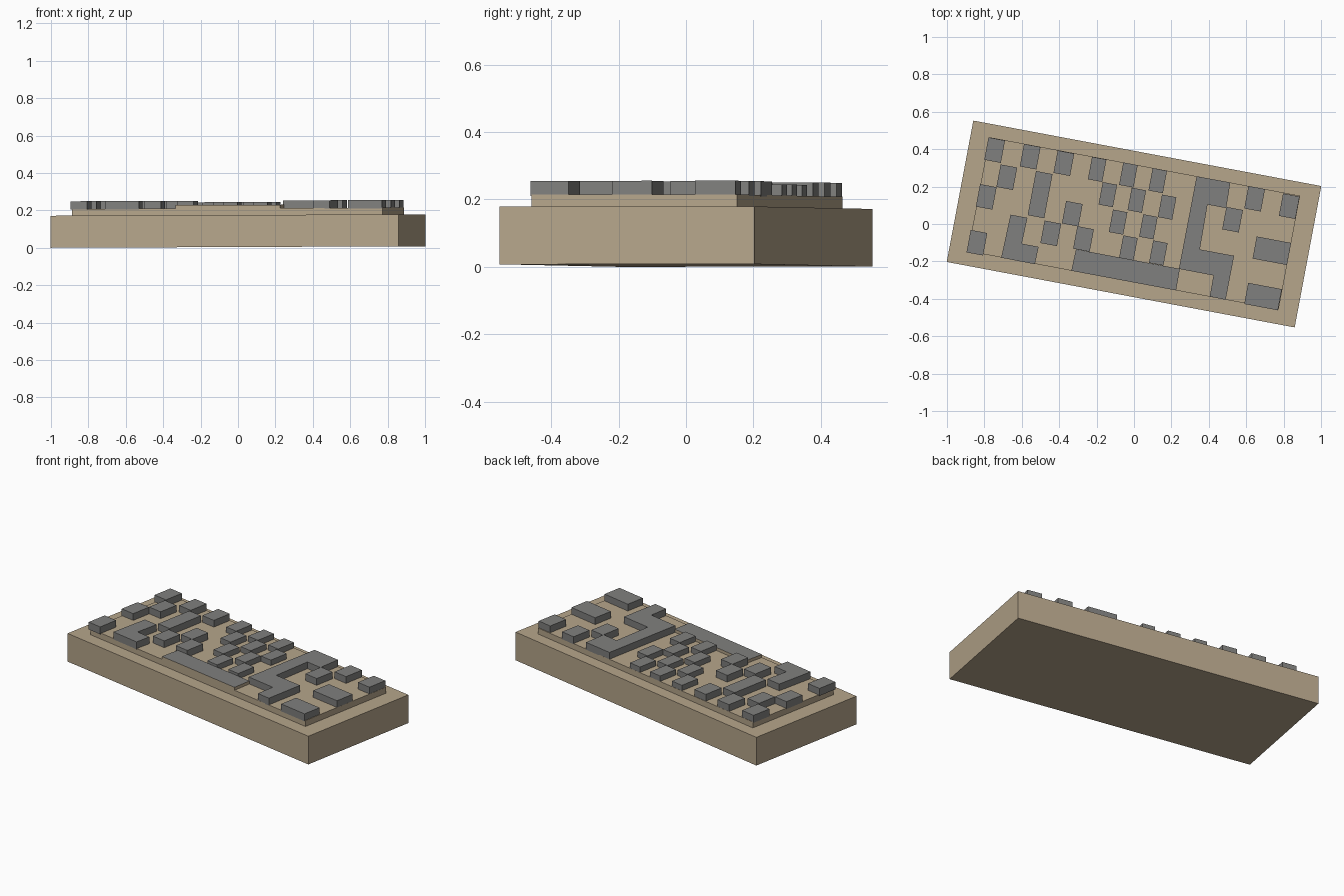
import bpy, bmesh, math
from mathutils import Vector

cube = bpy.data.objects.get("Cube")
if cube:
    bpy.data.objects.remove(cube)

# The plaque lies turned on the ground
ANGLE = math.radians(-10.66)
U = Vector((math.cos(ANGLE), math.sin(ANGLE)))
V = Vector((-math.sin(ANGLE), math.cos(ANGLE)))


def material(name, rgb):
    m = bpy.data.materials.new(name)
    m.use_nodes = True
    m.diffuse_color = (*rgb, 1)
    m.node_tree.nodes["Principled BSDF"].inputs["Base Color"].default_value = (*rgb, 1)
    return m


tan = material("tan stone", (0.47, 0.38, 0.26))
grey = material("grey tile", (0.216, 0.216, 0.21))


def rect(x, y, w, h):
    c = Vector((x, y))
    return [c + U * w / 2 * a + V * h / 2 * b
            for a, b in ((-1, -1), (1, -1), (1, 1), (-1, 1))]


def prism(name, outline, low, high, mat, side_mat=None):
    """Extrude an outline upwards, with a very slight rise towards +x."""
    bm = bmesh.new()
    face = bm.faces.new([bm.verts.new((p[0], p[1], low)) for p in outline])
    top = bmesh.ops.extrude_face_region(bm, geom=[face])["geom"]
    for v in top:
        if isinstance(v, bmesh.types.BMVert):
            v.co.z = high
    for v in bm.verts:
        v.co.z += 0.004 * (v.co.x + 1)
    bmesh.ops.recalc_face_normals(bm, faces=bm.faces)
    mesh = bpy.data.meshes.new(name)
    if side_mat:
        for f in bm.faces:
            f.material_index = 1 if abs(f.normal.z) < 0.5 else 0
    bm.to_mesh(mesh)
    bm.free()
    mesh.materials.append(mat)
    if side_mat:
        mesh.materials.append(side_mat)
    ob = bpy.data.objects.new(name, mesh)
    bpy.context.collection.objects.link(ob)


# Stone base and raised panel
prism("base", rect(0, 0, 1.893, 0.769), 0, 0.171, tan)
prism("raised_panel", rect(0, 0.003, 1.69, 0.62), 0.165, 0.207, tan)

FLOOR, TOP, MID = 0.203, 0.248, 0.24

# Small outer tiles
outer = [(-.745, .395), (-.555, .36), (-.375, .325), (-.68, .25), (-.79, .145),
         (-.33, .055), (-.445, -.05), (-.27, -.08), (-.84, -.1),
         (.645, .135), (.83, .095), (.527, .023)]
for i, (x, y) in enumerate(outer):
    prism(f"outer_tile_{i + 1}", rect(x, y, .09, .122), FLOOR, TOP, grey)

# Small tiles in the middle chequer
middle = [(-.197, .292), (-.03, .262), (.127, .232), (-.14, .157), (.015, .127),
          (.177, .09), (-.085, .01), (.077, -.015), (-.03, -.128), (.13, -.155)]
for i, (x, y) in enumerate(middle):
    prism(f"middle_tile_{i + 1}", rect(x, y, .078, .122), FLOOR, MID, grey)

# Larger blocks
prism("upright_bar", rect(-.502, .157, .09, .24), FLOOR, TOP, grey)
prism("wide_tile_upper", rect(.737, -.143, .187, .12), FLOOR, TOP, grey)
prism("wide_tile_lower", rect(.69, -.388, .183, .115), FLOOR, TOP, grey)
prism("corner_block", [(-.66, .05), (-.57, .033), (-.6, -.105), (-.51, -.122),
                       (-.53, -.215), (-.71, -.18)], FLOOR, TOP, grey)
prism("long_low_bar", [(-.31, -.135), (.245, -.24), (.225, -.355), (-.335, -.25)],
      FLOOR, 0.225, grey, tan)
prism("stepped_block", [(.335, .255), (.515, .222), (.493, .085), (.393, .104),
                        (.352, -.136), (.535, -.17), (.49, -.405), (.405, -.388),
                        (.425, -.275), (.24, -.24)], FLOOR, TOP, grey)
